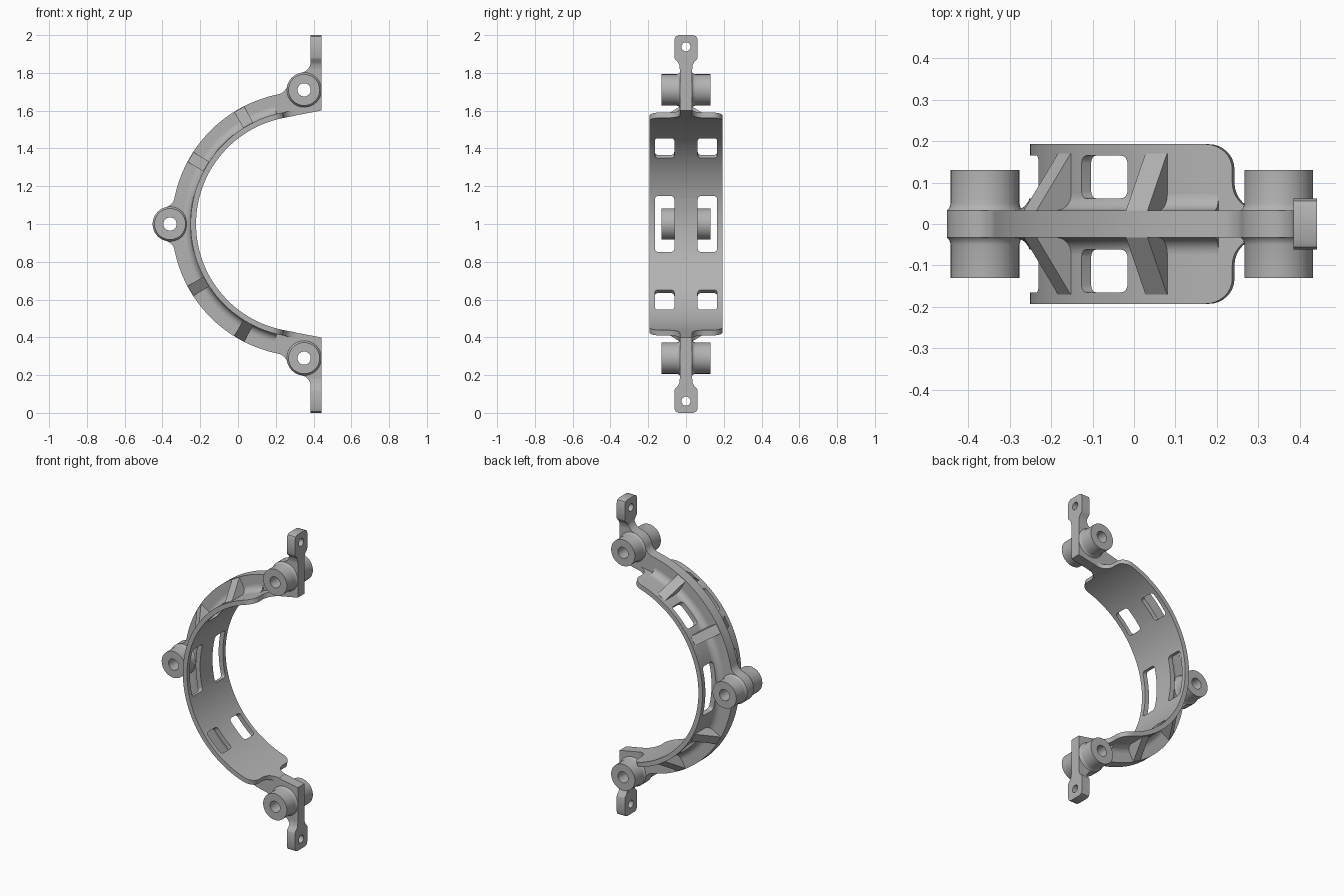
import bpy, bmesh
from math import sin, cos, tan, pi, radians, acos, atan2, sqrt, hypot

cube = bpy.data.objects.get("Cube")
if cube:
    bpy.data.objects.remove(cube)

grey = bpy.data.materials.new("plain grey")
grey.use_nodes = True
COLOUR = (0.45, 0.45, 0.45, 1)
grey.diffuse_color = COLOUR
grey.node_tree.nodes["Principled BSDF"].inputs["Base Color"].default_value = COLOUR

# Main dimensions (the band is an arc about CX, CZ)
CX, CZ = 0.35, 1.0
R_IN, R_BAND, R_RIB, R_BOSS = 0.572, 0.601, 0.70, 0.71
RIB_Y, BAND_Y, BULGE, FIL = 0.033, 0.193, 0.092, 0.06
END = radians(79.2)


def polar(r, a):
    return (CX - r * cos(a), r * sin(a))


def make(name, bm):
    bmesh.ops.recalc_face_normals(bm, faces=bm.faces)
    me = bpy.data.meshes.new(name)
    bm.to_mesh(me)
    bm.free()
    me.materials.append(grey)
    ob = bpy.data.objects.new(name, me)
    bpy.context.collection.objects.link(ob)
    return ob


def loft(name, rings, closed=False):
    bm = bmesh.new()
    vr = [[bm.verts.new(p) for p in ring] for ring in rings]
    n = len(vr[0])
    pairs = list(zip(vr, vr[1:])) + ([(vr[-1], vr[0])] if closed else [])
    for a, b in pairs:
        for i in range(n):
            j = (i + 1) % n
            bm.faces.new((a[i], a[j], b[j], b[i]))
    if not closed:
        bm.faces.new(vr[0])
        bm.faces.new(vr[-1])
    return make(name, bm)


def prism(name, poly, place, lo, hi):
    return loft(name, [[place(u, v, t) for u, v in poly] for t in (lo, hi)])


def circle(u, v, r, n=40):
    return [(u + r * cos(2 * pi * i / n), v + r * sin(2 * pi * i / n)) for i in range(n)]


def cut(ob, cutters):
    for c in cutters:
        m = ob.modifiers.new("cut", 'BOOLEAN')
        m.operation, m.solver, m.object = 'DIFFERENCE', 'EXACT', c
    dg = bpy.context.evaluated_depsgraph_get()
    dg.update()
    me = bpy.data.meshes.new_from_object(ob.evaluated_get(dg))
    ob.modifiers.clear()
    ob.data = me


def discard(cutters):
    for c in cutters:
        bpy.data.objects.remove(c)


def along_y(u, v, t):
    return (u, t, CZ + v)


def along_x(u, v, t):
    return (t, u, v)


def bend(c, p, q, r, n=8):
    """Points on a circle about c, from the direction of p to that of q."""
    a = atan2(p[1] - c[1], p[0] - c[0])
    d = (atan2(q[1] - c[1], q[0] - c[0]) - a + pi) % (2 * pi) - pi
    return [(c[0] + r * cos(a + d * i / n), c[1] + r * sin(a + d * i / n)) for i in range(n + 1)]


# Central rib: arc with filleted bulges at the bosses, and a web to each tab
C = (CX, 0)
far, near = R_RIB + FIL, BULGE + FIL
phi = acos((far**2 + R_BOSS**2 - near**2) / (2 * far * R_BOSS))
B0, B1 = polar(R_BOSS, 0), polar(R_BOSS, pi / 2)
F0, F1 = polar(far, phi), polar(far, pi / 2 - phi)
TAB_X0, TAB_X1 = 0.385, 0.442
fx = TAB_X0 - FIL
F2 = (fx, B1[1] + sqrt(near**2 - (B1[0] - fx)**2))
upper = bend(B0, (-1, 0), F0, BULGE)
upper += bend(F0, B0, C, FIL)[1:]
upper += bend(C, F0, F1, R_RIB, 32)[1:]
upper += bend(F1, C, B1, FIL)[1:]
upper += bend(B1, F1, F2, BULGE, 12)[1:]
upper += bend(F2, B1, (1, F2[1]), FIL)[1:]
T = polar(R_IN + 0.001, END)
slope = tan(pi / 2 - END)
upper += [(TAB_X0, 0.87), (TAB_X1, 0.87), (TAB_X1, T[1] + slope * (TAB_X1 - T[0]))]
upper += bend(C, T, (-1, 0), R_IN + 0.001, 32)
rib = prism("central_rib", upper + [(x, -z) for x, z in upper[-2:0:-1]], along_y, -RIB_Y, RIB_Y)

boss_angles = (-pi / 2, 0, pi / 2)
drills = [prism("drill", circle(*polar(R_BOSS, a), 0.036), along_y, -0.3, 0.3) for a in boss_angles]
cut(rib, drills)
discard(drills)

# Hollow bosses
half = [(0.035, 0.13), (0.083, 0.13), (0.083, 0.05), (0.086, 0.039), (0.092, 0.033)]
profile = half + [(r, -y) for r, y in reversed(half)]
for a, name in zip(boss_angles, ("lower_boss", "middle_boss", "upper_boss")):
    bx, bz = polar(R_BOSS, a)
    loft(name, [[(bx + r * cos(t), y, CZ + bz + r * sin(t)) for r, y in profile]
                for t in (2 * pi * i / 48 for i in range(48))], closed=True)

# Band: half-width changes along its length, rounding in to the rib at both ends
STEPS = 8
quarter = [pi / 2 * i / STEPS for i in range(STEPS + 1)]
tx = polar(R_IN, END)[0]
x_corner = tx - 0.063
stations = [(polar(R_IN, acos((CX - x_corner) / R_IN) * i / 26)[0], BAND_Y) for i in range(26)]
stations += [(x_corner + 0.063 * sin(t), BAND_Y - FIL + FIL * cos(t)) for t in quarter]
stations += [(tx + 0.067 * (1 - cos(t)), 0.10 - 0.067 * sin(t)) for t in quarter]


def band_ring(x, w, side):
    a = min(acos(min(1, (CX - x) / R_IN)), END)
    px, pz = polar(R_IN, a)
    if x > tx:
        px, pz = x, pz + slope * (x - tx)
    th = R_BAND - R_IN
    qx, qz = px - th * cos(a), pz + th * sin(a)
    return [(px, -w, CZ + side * pz), (px, w, CZ + side * pz),
            (qx, w, CZ + side * qz), (qx, -w, CZ + side * qz)]


rings = [band_ring(x, w, -1) for x, w in stations[:0:-1]] + [band_ring(x, w, 1) for x, w in stations]
band = loft("curved_band", rings)

# Concave fillet where the rib meets the band
f = 0.04
side = [(R_BAND - 0.01, RIB_Y + f)]
side += [(R_BAND + f - f * cos(t), RIB_Y + f - f * sin(t)) for t in quarter]
section = side + [(r, -y) for r, y in reversed(side)]
rings = []
for i in range(49):
    a = radians(76) * (i / 24 - 1)
    rings.append([along_y(*polar(r, a), y) for r, y in section])
root = loft("rib_root_fillet", rings)

# Rounded windows through the band
windows = []
for mid, spread in ((-45, 7.5), (0, 15), (45, 7.5)):
    for s in (-1, 1):
        a0, a1 = radians(mid - spread), radians(mid + spread)
        corners = [(a0, 0.062), (a1, 0.062), (a1, 0.165), (a0, 0.165)]
        w = loft("window_cutter", [[along_y(*polar(r, a), s * y) for a, y in corners]
                                   for r in (0.53, 0.68)])
        bm = bmesh.new()
        bm.from_mesh(w.data)
        radial = [e for e in bm.edges
                  if abs(hypot(e.verts[0].co.x - CX, e.verts[0].co.z - CZ)
                         - hypot(e.verts[1].co.x - CX, e.verts[1].co.z - CZ)) > 0.1]
        bmesh.ops.bevel(bm, geom=radial, offset=0.018, segments=4, profile=0.5, affect='EDGES')
        bm.to_mesh(w.data)
        bm.free()
        windows.append(w)
cut(band, windows)
cut(root, windows)
discard(windows)

# Sloping gussets from the rib down to the band
roof = [(0.59, -0.17), (0.59, 0.17), (0.602, 0.17), (0.697, RIB_Y), (0.697, -RIB_Y), (0.602, -0.17)]
for deg in (-60.5, -30.5, 30.5, 60.5):
    a = radians(deg)

    def place(r, y, t):
        x, z = polar(r, a)
        return (x + t * sin(a), y, CZ + z + t * cos(a))
    prism("gusset", roof, place, -0.03, 0.03)

# End tabs with a cross hole
edge = [(RIB_Y, 0.82), (0.036, 0.843), (0.043, 0.857), (0.058, 0.872), (0.062, 0.882),
        (0.062, 0.975), (0.055, 0.993), (0.038, 1.0)]
outline = edge + [(-y, z) for y, z in reversed(edge)]
for s, name in ((1, "upper_tab"), (-1, "lower_tab")):
    tab = prism(name, [(y, CZ + s * z) for y, z in outline], along_x, TAB_X0, TAB_X1)
    drill = prism("drill", circle(0, CZ + s * 0.938, 0.024, 28), along_x, 0.3, 0.6)
    cut(tab, [drill])
    discard([drill])

# Smooth curved faces, keep sharp edges
bpy.ops.object.select_all(action='DESELECT')
for ob in bpy.context.collection.objects:
    if ob.type == 'MESH':
        ob.select_set(True)
        bpy.context.view_layer.objects.active = ob
bpy.ops.object.shade_smooth_by_angle(angle=radians(30))
